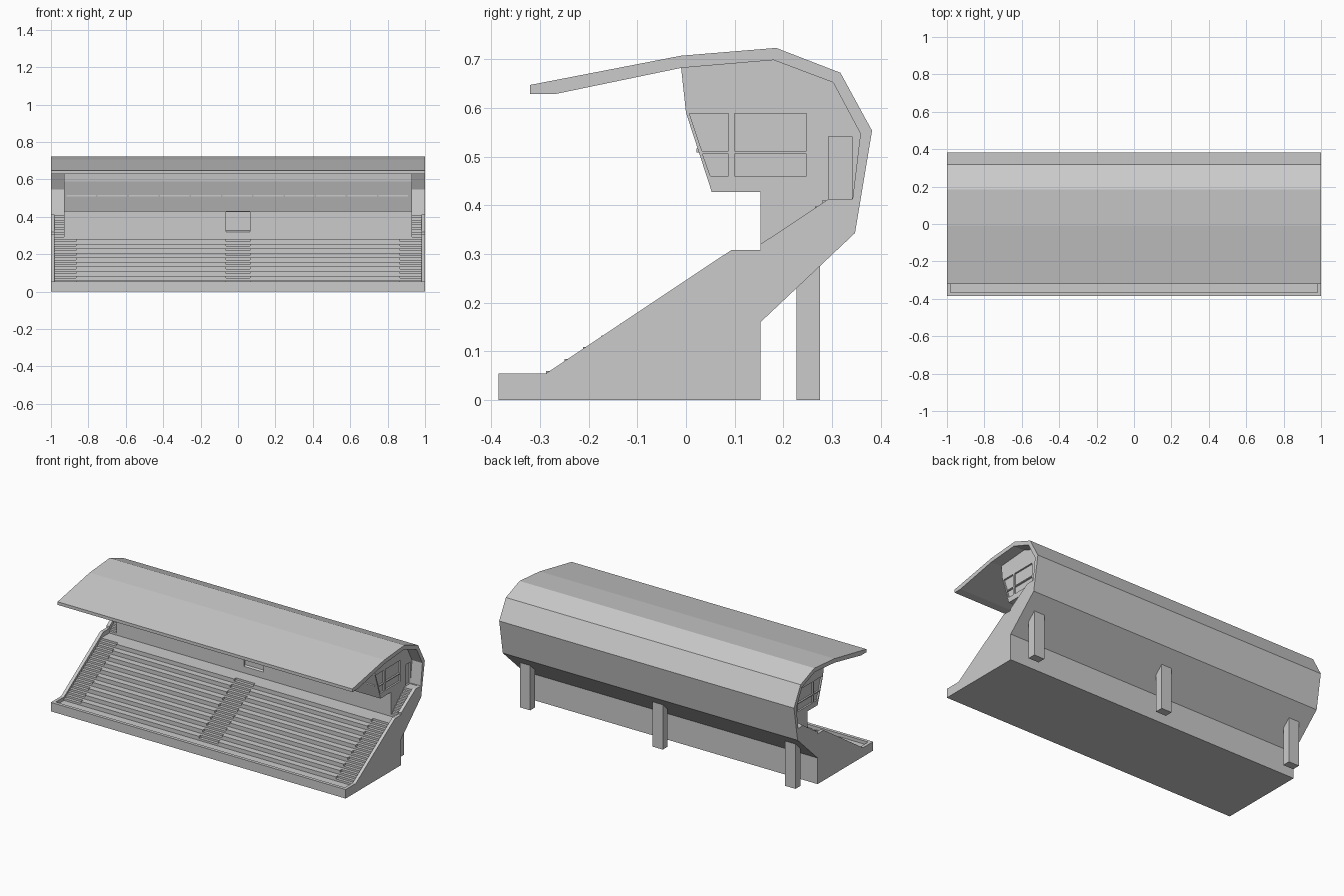
import bpy, bmesh

if "Cube" in bpy.data.objects:
    bpy.data.objects.remove(bpy.data.objects["Cube"])

def prism(name, pts, x0, x1):
    """Extrude a (y, z) outline along x."""
    bm = bmesh.new()
    face = bm.faces.new([bm.verts.new((x0, y, z)) for y, z in pts])
    new = bmesh.ops.extrude_face_region(bm, geom=[face])["geom"]
    bmesh.ops.translate(bm, vec=(x1 - x0, 0, 0),
                        verts=[v for v in new if isinstance(v, bmesh.types.BMVert)])
    bmesh.ops.recalc_face_normals(bm, faces=bm.faces)
    me = bpy.data.meshes.new(name)
    bm.to_mesh(me)
    bm.free()
    ob = bpy.data.objects.new(name, me)
    bpy.context.collection.objects.link(ob)
    return ob

def box(name, x0, x1, y0, y1, z0, z1):
    return prism(name, [(y0, z0), (y1, z0), (y1, z1), (y0, z1)], x0, x1)

def cut(target, cutter):
    cutter.hide_render = True
    cutter.hide_viewport = True
    cutter.display_type = 'WIRE'
    mod = target.modifiers.new("cut", 'BOOLEAN')
    mod.operation = 'DIFFERENCE'
    mod.solver = 'EXACT'
    mod.object = cutter

def steps(y0, z0, y1, z1, n):
    """Stair outline climbing from (y0, z0) to (y1, z1)."""
    dy, dz, out = (y1 - y0) / n, (z1 - z0) / n, []
    for i in range(n):
        out += [(y0 + dy * i, z0 + dz * i), (y0 + dy * i, z0 + dz * (i + 1))]
    return out + [(y1, z1)]

# Curved roof and rear shell, faceted, full length
shell = prism("roof_shell", [
    (-.32, .628), (-.32, .647), (-.01, .707), (.185, .723), (.317, .672),
    (.382, .553), (.347, .343), (.153, .16), (.153, .32), (.293, .413),
    (.342, .413), (.358, .547), (.302, .652), (.18, .698), (-.01, .682),
    (-.27, .628)], -1, 1)
# sunken stair slots at both ends of the rear slope
for s in (-1, 1):
    cut(shell, prism("stair_slot_cutter", [(.1, .27), (.153, .27), (.293, .39),
                     (.338, .39), (.338, .45), (.1, .45)], s * .93, s * .98))

# Seating terraces, with finer stepped aisles between the banks
def terrace(name, n, x0, x1):
    prism(name, [(-.37, 0), (-.37, .035)] + steps(-.287, .035, .093, .28, n)
          + [(.153, .28), (.153, 0)], x0, x1)

for s, side in ((-1, "left"), (1, "right")):
    terrace(side + "_seating_bank", 10, s * .065, s * .865)
    terrace(side + "_aisle_stair", 20, s * .865, s * .98)
    # Sloped side parapet
    prism(side + "_parapet", [(-.385, 0), (-.385, .055), (-.287, .055),
          (.093, .308), (.153, .308), (.153, 0)], s * .98, s * 1)
    # Upper stair to the cabin door
    prism(side + "_upper_stair", steps(.153, .28, .293, .41, 10)
          + [(.338, .41), (.338, .36), (.153, .18)], s * .93, s * .98)
terrace("centre_aisle_stair", 20, -.065, .065)
box("front_parapet", -.98, .98, -.385, -.365, 0, .055)

# Enclosed cabin under the roof
cabin = prism("cabin", [(-.01, .682), (0, .59), (.053, .427), (.153, .427),
              (.153, .27), (.293, .40), (.343, .40), (.358, .547),
              (.302, .652), (.18, .698)], -.93, .93)
openings = [
    [(.007, .588), (.087, .588), (.087, .511), (.033, .511)],
    [(.1, .588), (.247, .588), (.247, .511), (.1, .511)],
    [(.034, .505), (.087, .505), (.087, .46), (.05, .46)],
    [(.1, .505), (.247, .505), (.247, .46), (.1, .46)],
    [(.293, .413), (.341, .413), (.341, .541), (.293, .541)]]
for s in (-1, 1):
    for pts in openings:
        cut(cabin, prism("cabin_opening_cutter", pts, s * .92, s * .95))
cut(cabin, box("centre_door_cutter", -.065, .065, .1, .163, .275, .425))

# Front glazing bars
for i in range(11):
    x = -.918 + i * .167
    prism("window_bar", [(.022, .508), (.022, .516), (.035, .516), (.035, .508)],
          x, x + .158)

# Rear wall with doors and small windows
wall = box("rear_wall", -1, 1, .135, .153, 0, .165)
for s in (-1, 1):
    cut(wall, box("rear_door_cutter", s * .595, s * .665, .145, .17, -.01, .12))
    cut(wall, box("rear_window_cutter", s * .36, s * .425, .145, .17, .08, .115))

# Rear support posts, tops cut to the shell slope
for x in (-.9, 0, .9):
    prism("rear_post", [(.227, 0), (.275, 0), (.275, .28), (.227, .235)],
          x - .035, x + .035)
